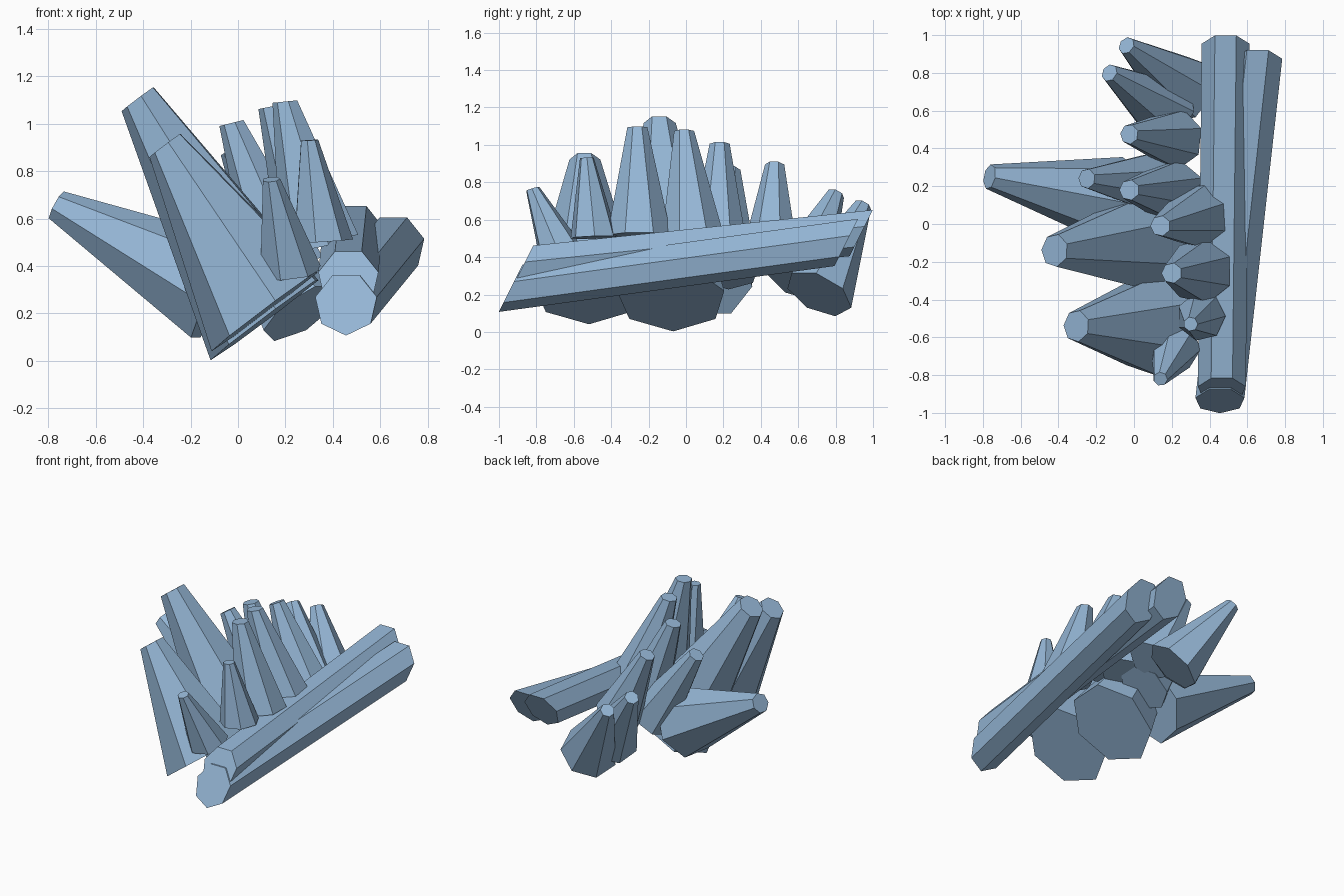
import bpy, bmesh, math
from mathutils import Vector

if "Cube" in bpy.data.objects:
    bpy.data.objects.remove(bpy.data.objects["Cube"])

SIDES = 7
mat = bpy.data.materials.new("pale blue stone")
mat.diffuse_color = (0.30, 0.47, 0.67, 1)
mat.use_nodes = True
mat.node_tree.nodes["Principled BSDF"].inputs["Base Color"].default_value = mat.diffuse_color


def prism(name, rings):
    """Closed flat-sided solid between two rings of points."""
    bm = bmesh.new()
    a, b = [[bm.verts.new(p) for p in ring] for ring in rings]
    bm.faces.new(a[::-1])
    bm.faces.new(b)
    for i in range(SIDES):
        j = (i + 1) % SIDES
        bm.faces.new((a[i], a[j], b[j], b[i]))
    bmesh.ops.recalc_face_normals(bm, faces=bm.faces[:])
    me = bpy.data.meshes.new(name)
    bm.to_mesh(me)
    bm.free()
    me.materials.append(mat)
    ob = bpy.data.objects.new(name, me)
    bpy.context.collection.objects.link(ob)


def ring(c, u, v, r, phase=0.0):
    return [Vector(c) + r * (math.cos(t) * u + math.sin(t) * v)
            for t in (phase + 2 * math.pi * i / SIDES for i in range(SIDES))]


def crystal(name, base, r0, tip, r1, normal=None, phase=0.0):
    # ends face along the normal (default: the axis); one corner points downhill
    n = (Vector(normal) if normal else Vector(tip) - Vector(base)).normalized()
    u = (n * n.z - Vector((0, 0, 1))).normalized()
    v = n.cross(u)
    prism(name, [ring(base, u, v, r0, phase), ring(tip, u, v, r1, phase)])


def beam(name, start, end, r):
    # ends are cut at a slant
    u, v = Vector((1, 0, 0)), Vector((0, 0.5, 1))
    prism(name, [ring(start, u, v, r, -math.pi / 2), ring(end, u, v, r, -math.pi / 2)])


# Two crossing beams along the right side
beam("lower_beam", (0.455, -0.935, 0.24), (0.655, 0.86, 0.485), 0.133)
beam("upper_beam", (0.465, -0.875, 0.345), (0.485, 0.94, 0.535), 0.13)

# Large leaning crystals
lean = (-0.6, 0.03, 0.8)
crystal("large_crystal_front", (0.12, -0.53, 0.215), 0.29, (-0.305, -0.54, 0.91), 0.085, lean)
crystal("large_crystal_middle", (0.12, -0.08, 0.18), 0.295, (-0.42, -0.14, 1.105), 0.088, lean)
crystal("large_crystal_side", (-0.08, 0.12, 0.29), 0.24, (-0.765, 0.25, 0.655), 0.067, None, math.pi)

# Small upright crystals, front to back
small = [
    ((0.22, -0.65, 0.38), 0.135, (0.14, -0.82, 0.765), 0.038, (-0.1, -0.3, 1)),
    ((0.355, -0.49, 0.505), 0.13, (0.30, -0.53, 0.93), 0.038, (-0.06, -0.03, 1)),
    ((0.35, -0.25, 0.515), 0.175, (0.20, -0.26, 1.093), 0.055, (-0.1, 0, 1)),
    ((0.345, 0.04, 0.48), 0.175, (0.14, -0.01, 1.072), 0.055, (-0.2, 0, 1)),
    ((0.21, 0.17, 0.40), 0.17, (-0.025, 0.18, 1.003), 0.055, (-0.25, 0, 1)),
    ((0.10, 0.22, 0.32), 0.17, (-0.25, 0.24, 0.86), 0.053),
    ((0.22, 0.45, 0.38), 0.16, (-0.025, 0.475, 0.89), 0.053),
    ((0.17, 0.60, 0.28), 0.18, (-0.13, 0.80, 0.735), 0.048),
    ((0.27, 0.71, 0.205), 0.19, (-0.04, 0.945, 0.675), 0.048),
]
for i, spec in enumerate(small):
    crystal(f"small_crystal_{i + 1}", *spec)
